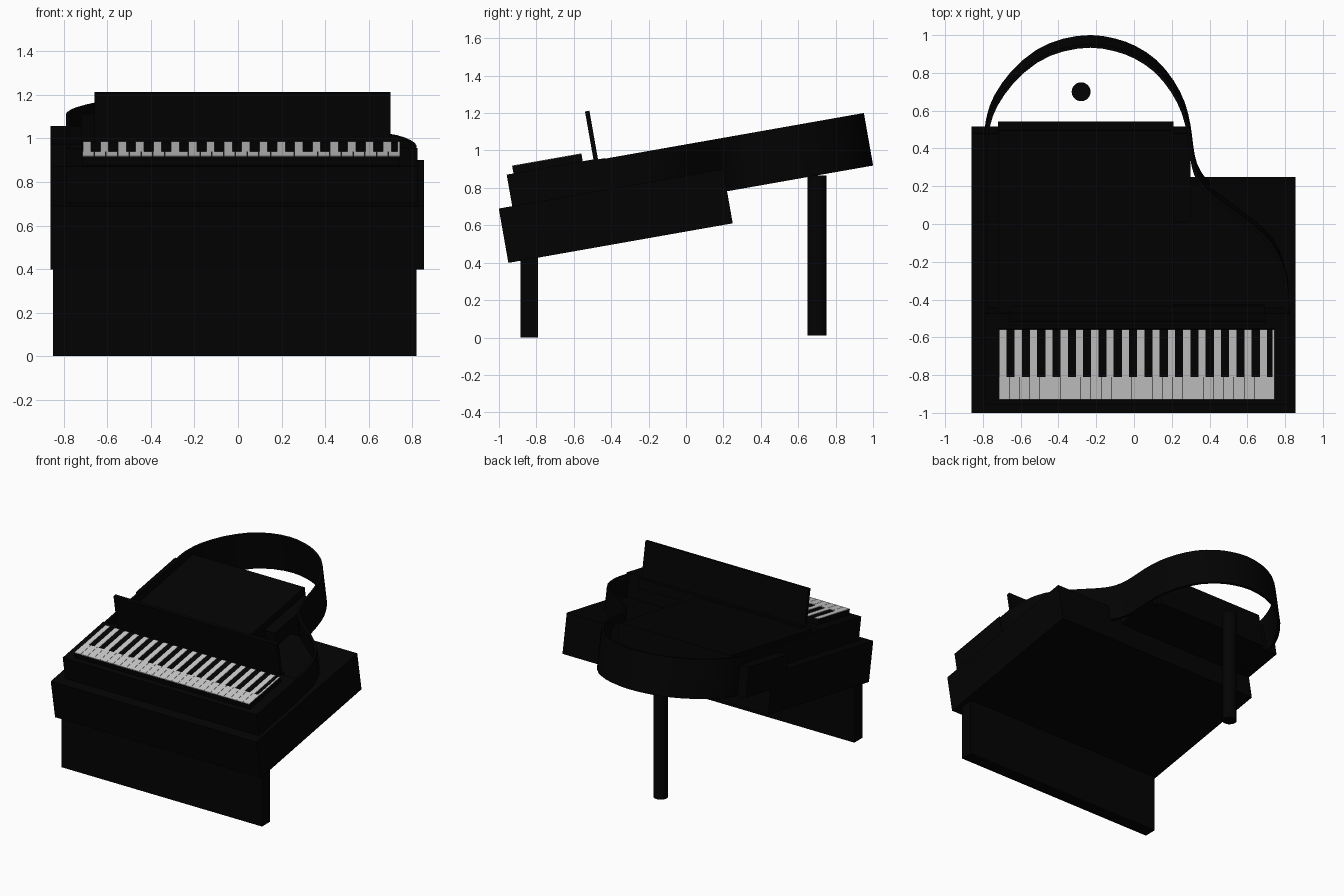
import bpy, bmesh, math
from mathutils import Vector

if "Cube" in bpy.data.objects:
    bpy.data.objects.remove(bpy.data.objects["Cube"])

TILT = math.radians(10)   # the whole case leans forward


def material(name, c):
    m = bpy.data.materials.new(name)
    m.diffuse_color = (c, c, c, 1)
    m.use_nodes = True
    m.node_tree.nodes["Principled BSDF"].inputs["Base Color"].default_value = m.diffuse_color
    return m


BLACK = material("black_lacquer", 0.0008)
IVORY = material("key_ivory", 0.6)


def finish(name, bm, mat, tilt, smooth=False):
    bmesh.ops.recalc_face_normals(bm, faces=bm.faces)
    me = bpy.data.meshes.new(name)
    bm.to_mesh(me)
    bm.free()
    me.materials.append(mat)
    ob = bpy.data.objects.new(name, me)
    bpy.context.collection.objects.link(ob)
    if tilt:
        ob.rotation_euler.x = TILT
    if smooth:
        bpy.ops.object.select_all(action='DESELECT')
        bpy.context.view_layer.objects.active = ob
        ob.select_set(True)
        bpy.ops.object.shade_smooth_by_angle(angle=math.radians(40))
    return ob


def add_box(bm, x, y, z):
    vs = bmesh.ops.create_cube(bm, size=1)["verts"]
    for v in vs:
        v.co = Vector([r[0] + (c + 0.5) * (r[1] - r[0]) for r, c in zip((x, y, z), v.co)])


def box(name, x, y, z, mat=BLACK, tilt=True):
    bm = bmesh.new()
    add_box(bm, x, y, z)
    return finish(name, bm, mat, tilt)


# Case boxes, in tilted coordinates
box("lower_case", (-0.86, 0.855), (-0.866, 0.352), (0.558, 0.853))
box("rear_case", (-0.86, 0.30), (0.18, 0.655), (0.737, 0.957))
box("sound_deck", (-0.72, 0.21), (-0.31, 0.68), (0.735, 1.01))
box("keybed", (-0.79, 0.825), (-0.793, -0.30), (0.84, 1.024))
box("key_block", (-0.715, 0.745), (-0.756, -0.38), (1.0, 1.064))
box("desk_ledge", (-0.66, 0.69), (-0.32, -0.262), (0.95, 1.02))
box("music_desk", (-0.66, 0.70), (-0.322, -0.298), (1.0, 1.284))

# Ivory keys: full-width fronts, and strips between the black keys
bm = bmesh.new()
x0, width = -0.715, 1.46
top = (1.062, 1.067)
n = 27
for i in range(n):
    a = x0 + width * i / n
    add_box(bm, (a + 0.001, a + width / n - 0.001), (-0.756, -0.634), top)
n = 18
for i in range(n):
    a = x0 + width * i / n
    add_box(bm, (a + 0.002, a + 0.040), (-0.634, -0.38), top)
add_box(bm, (x0 + width - 0.012, x0 + width), (-0.634, -0.38), top)
finish("ivory_keys", bm, IVORY, True)

# Curved rim wall: open outline, smoothed and thickened inward
outline = [(-0.79, -0.39), (-0.79, 0.64), (-0.777, 0.72), (-0.74, 0.82), (-0.65, 0.95),
           (-0.52, 1.063), (-0.38, 1.124), (-0.23, 1.145), (-0.10, 1.126), (0.01, 1.085),
           (0.12, 1.01), (0.21, 0.90), (0.27, 0.78), (0.30, 0.657), (0.315, 0.54),
           (0.335, 0.45), (0.38, 0.375), (0.45, 0.311), (0.60, 0.20), (0.73, 0.078),
           (0.795, -0.06), (0.82, -0.20), (0.82, -0.39)]
ctrl = [Vector(p) for p in outline]
pts = [ctrl[0]]
for i in range(1, len(ctrl) - 2):     # midpoint of a smooth spline in each span
    a, b, c, d = ctrl[i - 1:i + 3]
    if i == 1:
        a = b - Vector((0, 0.08))
    pts += [b, (9 * (b + c) - a - d) / 16]
pts += ctrl[-2:]
bm = bmesh.new()
rings = []
for i, p in enumerate(pts):
    d = (pts[min(i + 1, len(pts) - 1)] - pts[max(i - 1, 0)]).normalized()
    q = p + Vector((d.y, -d.x)) * 0.018
    rings.append([bm.verts.new((a.x, a.y, w)) for a, w in
                  ((p, 0.732), (p, 1.017), (q, 1.017), (q, 0.732))])
for r, s in zip(rings, rings[1:]):
    for k in range(4):
        bm.faces.new((r[k], r[(k + 1) % 4], s[(k + 1) % 4], s[k]))
bm.faces.new(rings[0])
bm.faces.new(rings[-1])
finish("curved_rim", bm, BLACK, True, smooth=True)

# Upright supports
box("front_leg_panel", (-0.85, 0.82), (-0.885, -0.79), (0, 0.46), tilt=False)
bm = bmesh.new()
bmesh.ops.create_cone(bm, cap_ends=True, segments=24, radius1=0.05, radius2=0.05, depth=0.855)
bmesh.ops.translate(bm, verts=bm.verts, vec=(-0.28, 0.70, 0.4375))
finish("rear_leg", bm, BLACK, False, smooth=True)
